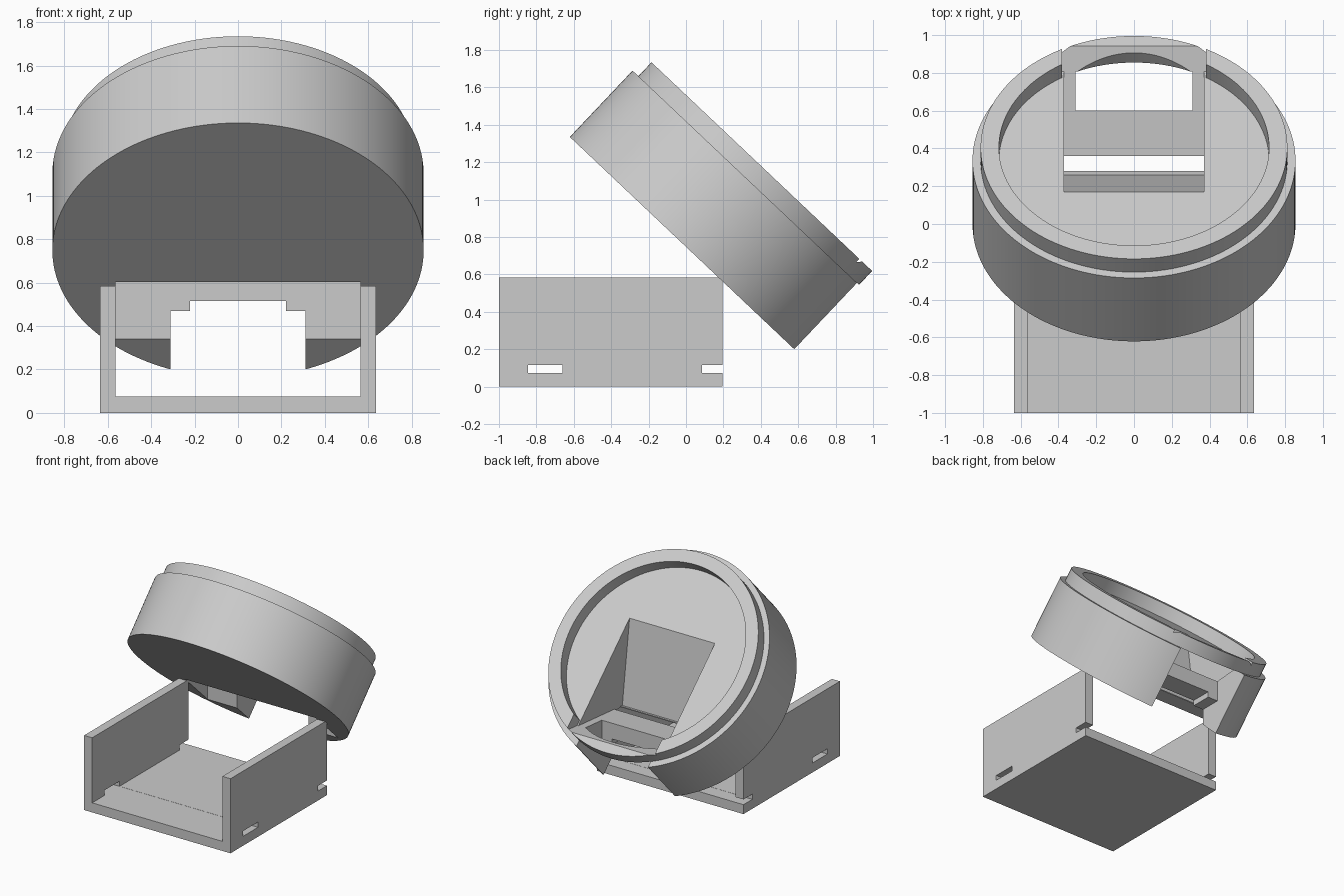
import bpy, bmesh, math
from mathutils import Matrix, Vector

if "Cube" in bpy.data.objects:
    bpy.data.objects.remove(bpy.data.objects["Cube"])

grey = bpy.data.materials.new("plain_grey")
grey.use_nodes = True
COLOUR = (0.6, 0.6, 0.6, 1)
grey.diffuse_color = COLOUR
grey.node_tree.nodes["Principled BSDF"].inputs["Base Color"].default_value = COLOUR

# Drum frame: origin at the centre of its underside, tilted towards the back
TILT = Matrix.Translation((0, 0, 0.748)) @ Matrix.Rotation(math.radians(-43.4), 4, "X")


def finish(name, bm):
    bmesh.ops.recalc_face_normals(bm, faces=bm.faces)
    mesh = bpy.data.meshes.new(name)
    bm.to_mesh(mesh)
    bm.free()
    obj = bpy.data.objects.new(name, mesh)
    bpy.context.collection.objects.link(obj)
    mesh.materials.append(grey)
    return obj


def prism(name, half_width, profile):
    """Extrude a (y, z) profile symmetrically along x."""
    bm = bmesh.new()
    face = bm.faces.new([bm.verts.new((-half_width, y, z)) for y, z in profile])
    side = bmesh.ops.extrude_face_region(bm, geom=[face])["geom"]
    verts = [v for v in side if isinstance(v, bmesh.types.BMVert)]
    bmesh.ops.translate(bm, verts=verts, vec=Vector((2 * half_width, 0, 0)))
    return finish(name, bm)


def box(name, half_width, y0, y1, z0, z1):
    return prism(name, half_width, [(y0, z0), (y1, z0), (y1, z1), (y0, z1)])


def cylinder(name, radius, h0, h1):
    bm = bmesh.new()
    bmesh.ops.create_cone(bm, cap_ends=True, segments=160, radius1=radius,
                          radius2=radius, depth=h1 - h0,
                          matrix=TILT @ Matrix.Translation((0, 0, (h0 + h1) / 2)))
    return finish(name, bm)


def cut(target, *cutters):
    """Subtract each cutter in turn, then discard it."""
    bpy.context.view_layer.objects.active = target
    for cutter in cutters:
        cutter.hide_render = True
        mod = target.modifiers.new("cut", "BOOLEAN")
        mod.operation, mod.solver, mod.object = "DIFFERENCE", "EXACT", cutter
        bpy.ops.object.modifier_apply(modifier=mod.name)
        bpy.data.objects.remove(cutter)


def smooth(obj):
    bpy.ops.object.select_all(action="DESELECT")
    obj.select_set(True)
    bpy.context.view_layer.objects.active = obj
    bpy.ops.object.shade_smooth_by_angle(angle=math.radians(25))


# Tray: open channel with strap slots through both side walls
tray = box("tray", 0.635, -1, 0.195, 0, 0.585)
cut(tray,
    box("channel", 0.565, -1.2, 0.4, 0.075, 0.8),
    box("front_slots", 0.8, -0.845, -0.66, 0.074, 0.115),
    box("back_slots", 0.8, 0.085, 0.4, 0.074, 0.115))

# Pocket sunk into the drum, with a gently rising floor
POCKET = [(0.26, 0.608), (1.2, 0.692), (1.2, 1.8), (0.096, 1.8)]

# Drum: solid cylinder with pocket, tray clearance and cable gap
drum = cylinder("drum", 0.855, 0, 0.488)
cut(drum,
    prism("pocket", 0.37, POCKET),
    box("tray_clearance", 0.565, -0.6, 0.432, -0.2, 0.602),
    box("pocket_slit", 0.37, 0.28, 0.36, 0.5, 0.7),
    box("cable_gap", 0.31, 0.6, 1.3, -0.2, 1.2),
    box("lower_opening", 0.31, 0.3, 0.7, -0.2, 0.47),
    box("upper_opening", 0.22, 0.3, 0.7, -0.2, 0.515))
smooth(drum)

# Raised rim on the drum, shaved where the pocket runs out
rim = cylinder("rim", 0.812, 0.488, 0.59)
cut(rim,
    cylinder("rim_bore", 0.715, 0.4, 0.7),
    prism("rim_notch", 0.38, POCKET))
smooth(rim)
